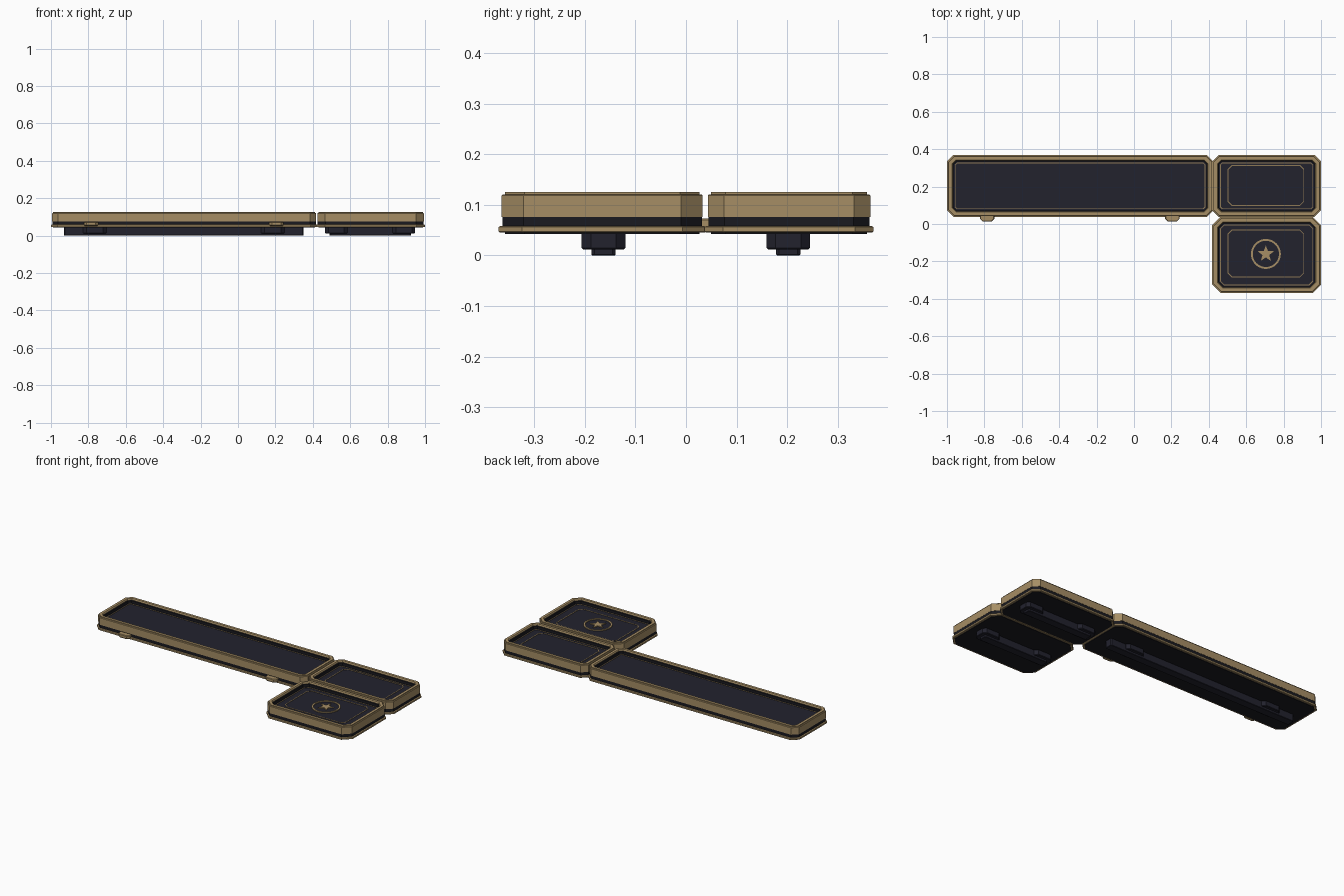
import bpy
import bmesh
import math

old = bpy.data.objects.get("Cube")
if old:
    bpy.data.objects.remove(old, do_unlink=True)


def material(name, rgb):
    m = bpy.data.materials.new(name)
    m.use_nodes = True
    m.diffuse_color = (*rgb, 1)
    m.node_tree.nodes["Principled BSDF"].inputs["Base Color"].default_value = (*rgb, 1)
    return m


GOLD = material("antique gold", (0.38, 0.27, 0.13))
TRIM = material("dark gold", (0.27, 0.19, 0.09))
PANEL = material("navy panel", (0.016, 0.016, 0.027))
BLACK = material("black band", (0.010, 0.010, 0.014))


def finish(name, bm, mat):
    bmesh.ops.recalc_face_normals(bm, faces=bm.faces)
    mesh = bpy.data.meshes.new(name)
    bm.to_mesh(mesh)
    bm.free()
    mesh.materials.append(mat)
    obj = bpy.data.objects.new(name, mesh)
    bpy.context.collection.objects.link(obj)
    return obj


def octagon(box, cut, inset):
    """Rectangle (x0, x1, y0, y1) with cut corners, moved inward evenly."""
    x0, x1, y0, y1 = box
    x0, x1, y0, y1 = x0 + inset, x1 - inset, y0 + inset, y1 - inset
    c = max(cut - 0.586 * inset, 0.004)
    return [(x0 + c, y0), (x1 - c, y0), (x1, y0 + c), (x1, y1 - c),
            (x1 - c, y1), (x0 + c, y1), (x0, y1 - c), (x0, y0 + c)]


def skin(name, loops, mat, closed=False):
    """Join matching loops of 3D points; cap the ends unless closed."""
    bm = bmesh.new()
    rows = [[bm.verts.new(p) for p in loop] for loop in loops]
    n = len(rows[0])
    pairs = list(zip(rows, rows[1:]))
    if closed:
        pairs.append((rows[-1], rows[0]))
    else:
        bm.faces.new(rows[0])
        bm.faces.new(rows[-1])
    for a, b in pairs:
        for i in range(n):
            j = (i + 1) % n
            bm.faces.new((a[i], a[j], b[j], b[i]))
    return finish(name, bm, mat)


def frame(name, box, cut, profile, mat, closed=False):
    """Sweep an (inset, height) profile around a cut-corner rectangle."""
    loops = [[(x, y, z) for x, y in octagon(box, cut, i)] for i, z in profile]
    return skin(name, loops, mat, closed)


FLOOR = 0.098


def tray(name, box, cut):
    # Base flange, underside plate and recessed band
    frame(name + "_flange", box, cut,
          [(0.002, 0.045), (0, 0.047), (0, 0.056), (0.003, 0.058)], GOLD)
    frame(name + "_underside", box, cut, [(0.012, 0.042), (0.012, 0.046)], BLACK)
    frame(name + "_band", box, cut, [(0.007, 0.057), (0.007, 0.08)], BLACK)
    # Raised rim with a small step on top
    frame(name + "_rim", box, cut,
          [(0.006, 0.076), (0.006, 0.118), (0.008, 0.120), (0.012, 0.120),
           (0.012, 0.125), (0.028, 0.125), (0.031, 0.120), (0.031, 0.076)],
          GOLD, True)
    # Dark inner lining, floor and thin trim line
    frame(name + "_lining", box, cut,
          [(0.030, 0.08), (0.030, 0.116), (0.036, 0.114), (0.036, 0.08)], BLACK, True)
    frame(name + "_panel", box, cut, [(0.032, 0.079), (0.032, FLOOR)], PANEL)
    line(name + "_trim", box, cut, 0.042, 0.004)


def line(name, box, cut, inset, width):
    frame(name, box, cut,
          [(inset, FLOOR - 0.002), (inset, FLOOR + 0.002),
           (inset + width, FLOOR + 0.002), (inset + width, FLOOR - 0.002)],
          TRIM, True)


def foot_rail(name, x0, x1, y, pads, pad_width):
    # Narrow runner with two wider blocks
    frame(name + "_runner", (x0, x1, y - 0.024, y + 0.024), 0.006,
          [(0.002, 0), (0, 0.002), (0, 0.043)], PANEL)
    for side, px in zip(("right", "left"), pads):
        h = pad_width / 2
        frame(f"{name}_{side}_pad", (px - h, px + h, y - 0.043, y + 0.043), 0.018,
              [(0.003, 0.012), (0, 0.015), (0, 0.043)], PANEL)


# The three trays
LONG = (-1.0, 0.424, 0.037, 0.37)
BACK = (0.418, 1.0, 0.037, 0.37)
FRONT = (0.418, 1.0, -0.37, 0.039)
tray("long_tray", LONG, 0.036)
tray("back_tray", BACK, 0.036)
tray("front_tray", FRONT, 0.046)

# Inlaid lines on the small trays
line("back_tray_inlay", (0.50, 0.91, 0.097, 0.315), 0.022, 0, 0.005)
line("front_tray_inlay", (0.50, 0.91, -0.285, -0.03), 0.022, 0, 0.005)

# Runners below
foot_rail("long_foot", -0.93, 0.35, 0.202, (-0.765, 0.185), 0.125)
foot_rail("back_foot", 0.49, 0.925, 0.202, (0.525, 0.887), 0.12)
foot_rail("front_foot", 0.49, 0.925, -0.163, (0.525, 0.887), 0.12)

# Clips on the front edge of the long tray
for side, cx in (("right", -0.785), ("left", 0.205)):
    frame(side + "_clip", (cx - 0.038, cx + 0.038, 0.013, 0.07), 0.014,
          [(0.006, 0.050), (0, 0.056), (0, 0.070), (0.003, 0.073)], GOLD)

# Emblem: ring and five-pointed star
EX, EY = 0.705, -0.16


def circle(r, z, n=40):
    return [(EX + r * math.cos(math.tau * i / n),
             EY + r * math.sin(math.tau * i / n), z) for i in range(n)]


low, high = FLOOR - 0.002, FLOOR + 0.005
skin("emblem_ring", [circle(0.080, low), circle(0.080, high),
                     circle(0.070, high), circle(0.070, low)], GOLD, True)


def star(z):
    pts = []
    for i in range(10):
        r = 0.019 if i % 2 else 0.046
        a = math.pi / 2 + i * math.pi / 5
        pts.append((EX + r * math.cos(a), EY + r * math.sin(a), z))
    return pts


skin("emblem_star", [star(low), star(high)], GOLD)
